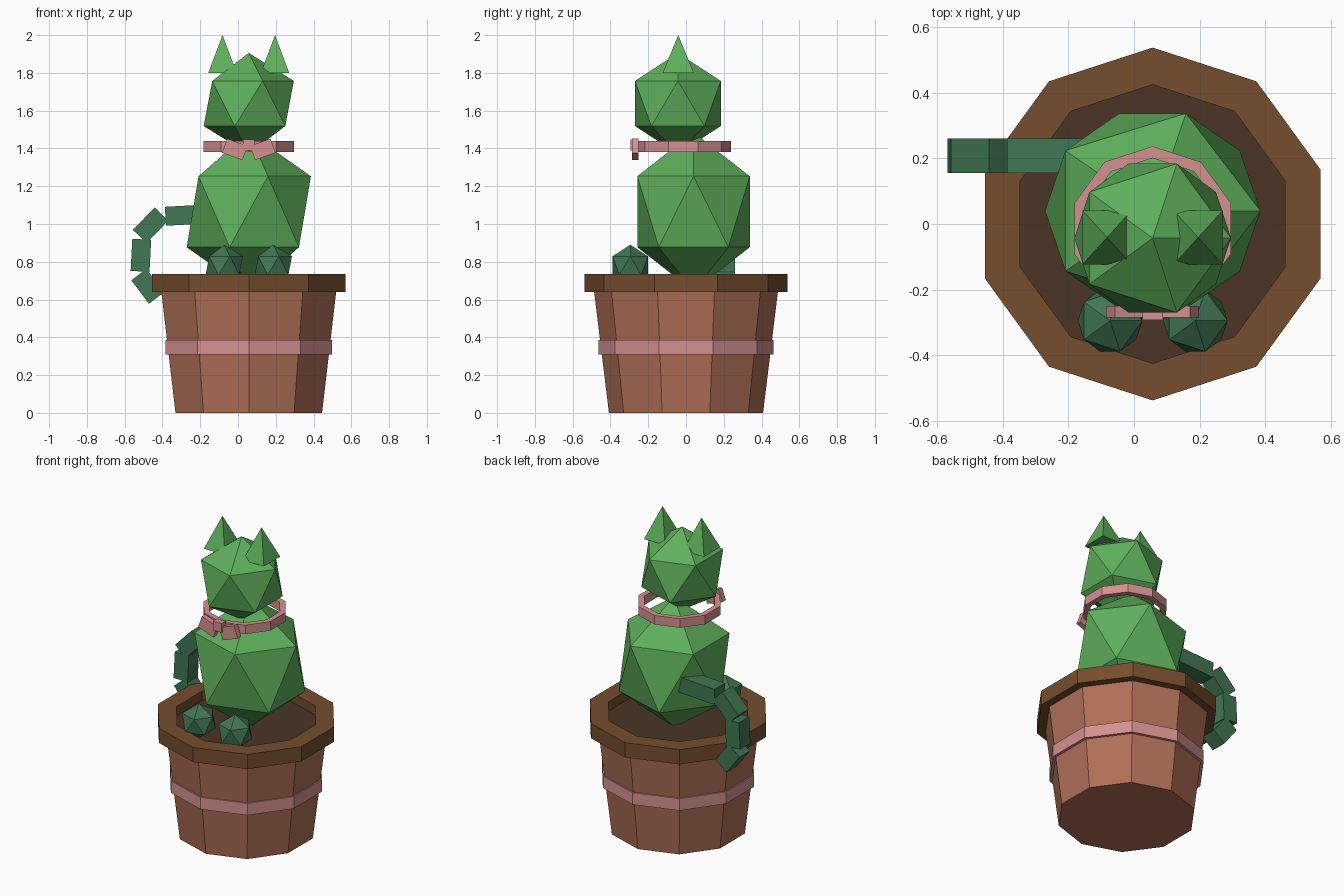
import bpy, bmesh, math
from mathutils import Matrix, Vector

if "Cube" in bpy.data.objects:
    bpy.data.objects.remove(bpy.data.objects["Cube"])

CX = 0.057  # x of the pot and plant axis


def material(name, r, g, b):
    lin = [((c / 255 + 0.055) / 1.055) ** 2.4 for c in (r, g, b)]
    m = bpy.data.materials.new(name)
    m.diffuse_color = (*lin, 1)
    m.use_nodes = True
    m.node_tree.nodes["Principled BSDF"].inputs["Base Color"].default_value = m.diffuse_color
    return m


TERRACOTTA = material("terracotta", 176, 112, 87)
RIM = material("rim_brown", 117, 77, 46)
SOIL = material("soil_brown", 74, 53, 37)
PINK = material("pink", 213, 145, 145)
GREEN = material("leaf_green", 94, 175, 91)
DARK = material("dark_green", 65, 119, 83)


def finish(name, bm, mat):
    bmesh.ops.recalc_face_normals(bm, faces=bm.faces)
    me = bpy.data.meshes.new(name)
    bm.to_mesh(me)
    bm.free()
    me.materials.append(mat)
    ob = bpy.data.objects.new(name, me)
    bpy.context.collection.objects.link(ob)
    return ob


def lathe(name, profile, mat, y=0.0, closed=False, n=10):
    """Ten-sided turned part with a corner pointing to +y."""
    bm = bmesh.new()
    rings = []
    for r, z in profile:
        rings.append([bm.verts.new((CX + r * math.sin(2 * math.pi * i / n),
                                    y + r * math.cos(2 * math.pi * i / n), z))
                      for i in range(n)])
    pairs = list(zip(rings, rings[1:]))
    if closed:
        pairs.append((rings[-1], rings[0]))
    else:
        bm.faces.new(rings[0])
        bm.faces.new(rings[-1])
    for a, b in pairs:
        for i in range(n):
            j = (i + 1) % n
            bm.faces.new((a[i], a[j], b[j], b[i]))
    return finish(name, bm, mat)


def ring(name, r_out, r_in, z0, z1, mat, y=0.0):
    return lathe(name, [(r_out, z0), (r_out, z1), (r_in, z1), (r_in, z0)], mat, y, True)


def ball(name, loc, size, mat):
    bm = bmesh.new()
    bmesh.ops.create_icosphere(bm, subdivisions=1, radius=1,
                               matrix=Matrix.Translation(loc) @ Matrix.Diagonal((*size, 1)))
    return finish(name, bm, mat)


def box(name, loc, size, angle, mat):
    """Box turned by angle (degrees) in the front plane."""
    bm = bmesh.new()
    bmesh.ops.create_cube(bm, size=1, matrix=Matrix.Translation(loc)
                          @ Matrix.Rotation(math.radians(-angle), 4, 'Y')
                          @ Matrix.Diagonal((*size, 1)))
    return finish(name, bm, mat)


# Pot, rim, soil and decorative band
lathe("pot", [(0.408, 0), (0.487, 0.645)], TERRACOTTA)
ring("pot_rim", 0.538, 0.425, 0.64, 0.735, RIM)
lathe("soil", [(0.43, 0.645), (0.43, 0.675)], SOIL)
ring("pot_band", 0.464, 0.40, 0.308, 0.385, PINK)

# Body and head
ball("body", (CX, 0.04, 1.065), (0.3675, 0.35, 0.42), GREEN)
ball("head", (CX, -0.043, 1.638), (0.267, 0.267, 0.267), GREEN)

# Collar and bow knot
ring("collar", 0.251, 0.215, 1.381, 1.439, PINK, y=-0.014)
box("bow_knot", (CX, -0.272, 1.418), (0.063, 0.042, 0.058), 0, PINK)

# Mirrored pairs: ears, paws, bow loops
for s, side in ((-1, "left"), (1, "right")):
    bm = bmesh.new()
    bmesh.ops.create_cone(bm, cap_ends=True, segments=4, radius1=0.117, radius2=0, depth=0.2,
                          matrix=Matrix.Translation((CX + s * 0.139, -0.041, 1.9))
                          @ Matrix.Diagonal((0.91, 1, 1, 1))
                          @ Matrix.Rotation(math.radians(45), 4, 'Z'))
    finish("ear_" + side, bm, GREEN)
    ball("paw_" + side, (CX + s * 0.13, -0.295, 0.78), (0.11, 0.11, 0.11), DARK)
    box("bow_loop_" + side, (CX + s * 0.074, -0.268, 1.395), (0.115, 0.035, 0.08), s * 20, PINK)

# Tail: chain of square blocks (x, z, length, angle)
for i, (x, z, length, angle) in enumerate([(-0.252, 1.048, 0.265, 3),
                                           (-0.463, 0.993, 0.165, 46),
                                           (-0.514, 0.834, 0.17, 87),
                                           (-0.478, 0.670, 0.155, 127)]):
    box("tail_segment_%d" % (i + 1), (x, 0.208, z), (length, 0.105, 0.1), angle, DARK)
